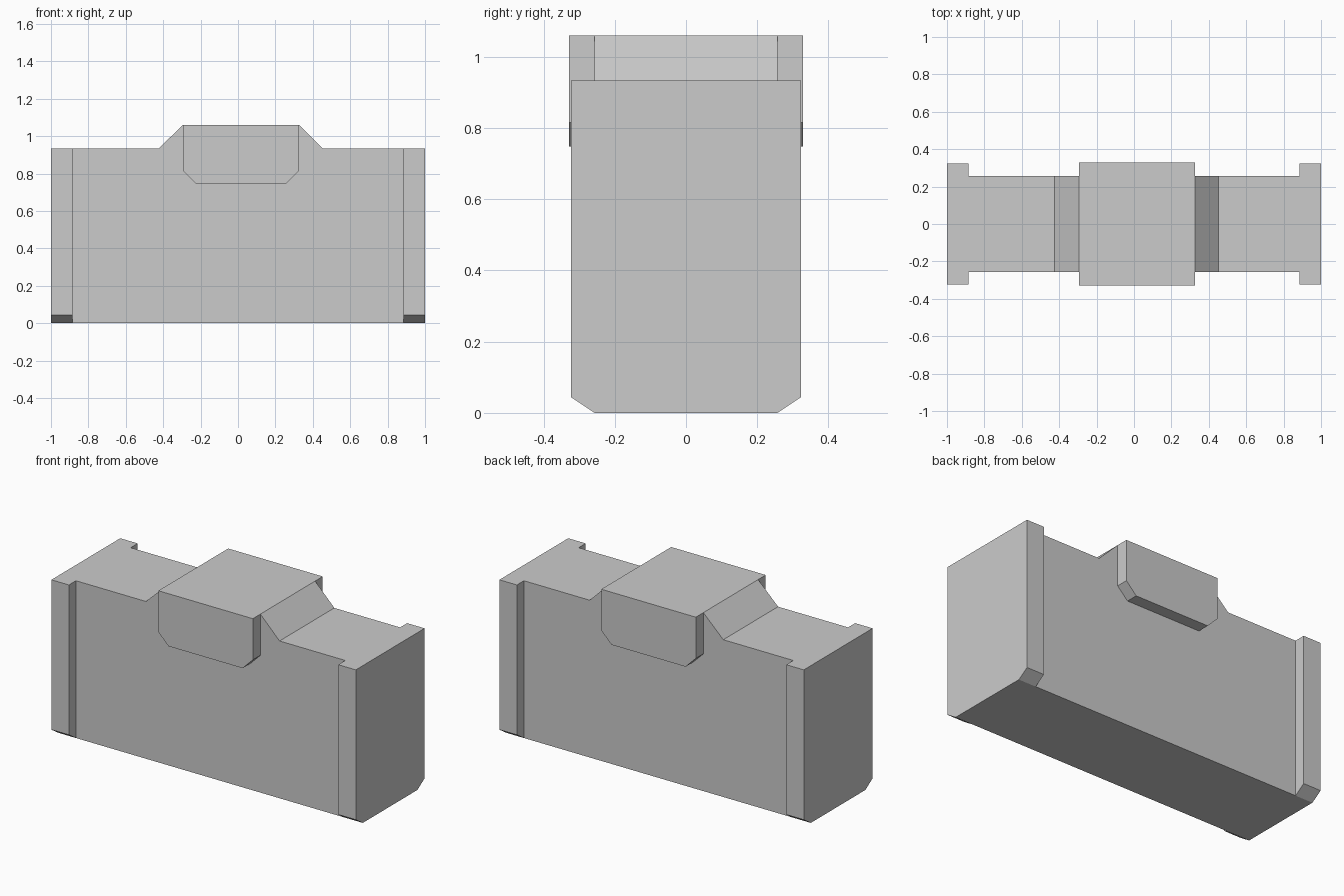
import bpy, bmesh
from mathutils import Vector

if "Cube" in bpy.data.objects:
    bpy.data.objects.remove(bpy.data.objects["Cube"])


def extrude_profile(name, points, start, end, axis):
    """Extrude a 2D profile along 'Y' (points are x, z) or 'X' (points are y, z)."""
    def place(p, d):
        return Vector((p[0], d, p[1])) if axis == 'Y' else Vector((d, p[0], p[1]))
    bm = bmesh.new()
    face = bm.faces.new([bm.verts.new(place(p, start)) for p in points])
    ext = bmesh.ops.extrude_face_region(bm, geom=[face])
    moved = [g for g in ext["geom"] if isinstance(g, bmesh.types.BMVert)]
    offset = place((0, 0), end - start)
    bmesh.ops.translate(bm, verts=moved, vec=offset)
    bmesh.ops.recalc_face_normals(bm, faces=bm.faces)
    mesh = bpy.data.meshes.new(name)
    bm.to_mesh(mesh)
    bm.free()
    obj = bpy.data.objects.new(name, mesh)
    bpy.context.collection.objects.link(obj)
    return obj


TOP, PEAK = 0.934, 1.06
BODY_Y, END_Y, BLOCK_Y = 0.257, 0.323, 0.328
END_X = 0.885

# Wall body with ramps up to the block; the dip is hidden inside the block
extrude_profile("wall_body", [
    (-END_X, 0), (END_X, 0), (END_X, TOP), (0.453, TOP), (0.327, PEAK),
    (0.2, 0.95), (-0.17, 0.95), (-0.294, PEAK), (-0.425, TOP), (-END_X, TOP),
], -BODY_Y, BODY_Y, 'Y')

# Wider end posts with chamfered feet
for name, x0, x1 in (("left_end_post", -1, -END_X), ("right_end_post", END_X, 1)):
    extrude_profile(name, [
        (-BODY_Y, 0), (BODY_Y, 0), (END_Y, 0.044), (END_Y, TOP),
        (-END_Y, TOP), (-END_Y, 0.044),
    ], x0, x1, 'X')

# Raised centre block with clipped lower corners
extrude_profile("centre_block", [
    (-0.227, 0.748), (0.26, 0.748), (0.327, 0.815), (0.327, PEAK),
    (-0.294, PEAK), (-0.294, 0.815),
], -BLOCK_Y, BLOCK_Y, 'Y')
